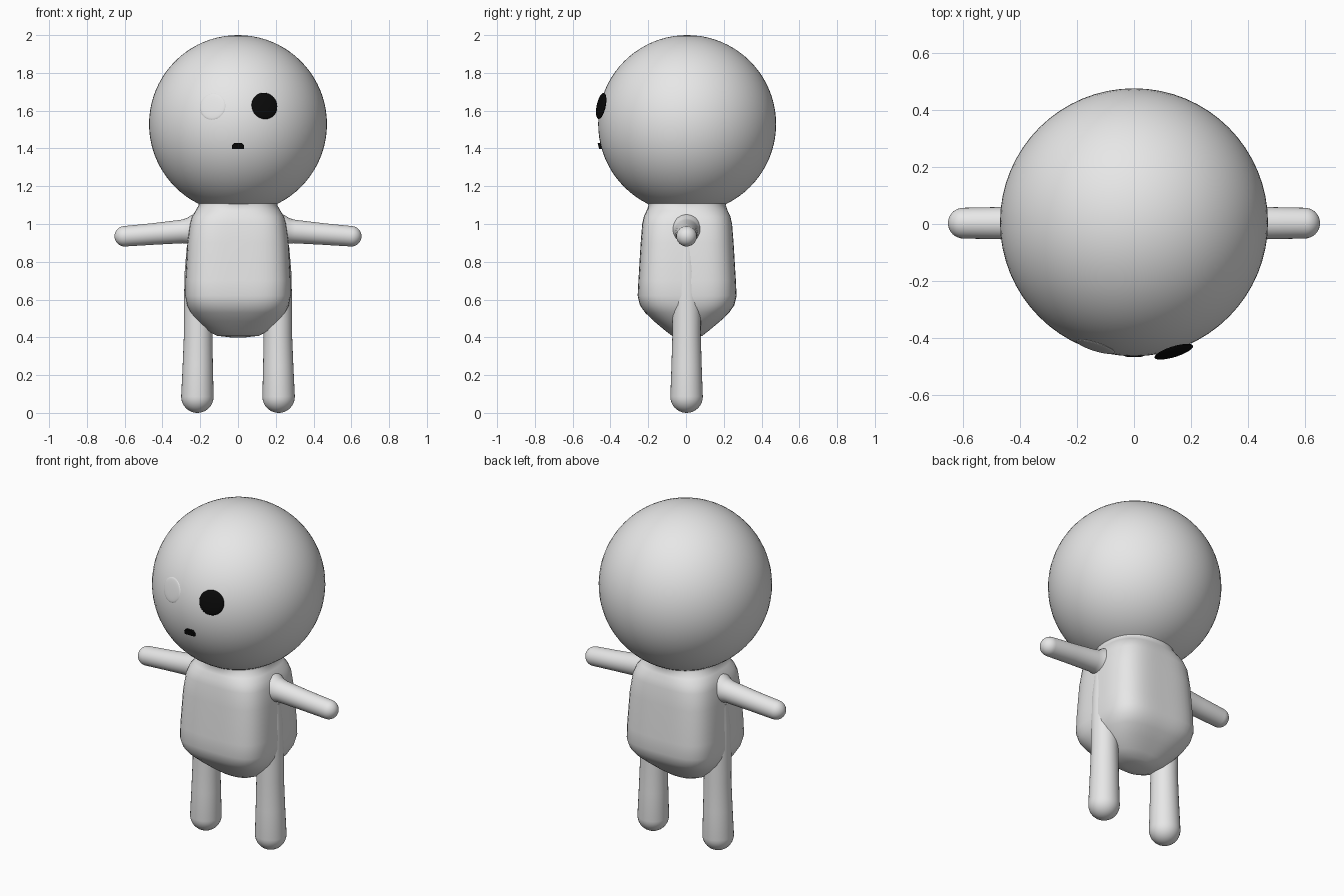
import bpy, bmesh, math
from mathutils import Vector

if "Cube" in bpy.data.objects:
    bpy.data.objects.remove(bpy.data.objects["Cube"])


def material(name, value):
    m = bpy.data.materials.new(name)
    m.diffuse_color = (value, value, value, 1)
    m.use_nodes = True
    m.node_tree.nodes["Principled BSDF"].inputs["Base Color"].default_value = m.diffuse_color
    return m


PALE = material("pale_grey", 0.8)
BLACK = material("black", 0.003)


def finish(bm, name, mat, angle=60):
    bmesh.ops.recalc_face_normals(bm, faces=bm.faces)
    mesh = bpy.data.meshes.new(name)
    bm.to_mesh(mesh)
    bm.free()
    mesh.materials.append(mat)
    ob = bpy.data.objects.new(name, mesh)
    bpy.context.collection.objects.link(ob)
    bpy.context.view_layer.objects.active = ob
    ob.select_set(True)
    bpy.ops.object.shade_smooth_by_angle(angle=math.radians(angle))
    ob.select_set(False)
    return ob


def loft(name, rings, mat):
    """Skin a list of point rings and cap both ends."""
    bm = bmesh.new()
    rows = [[bm.verts.new(p) for p in ring] for ring in rings]
    n = len(rows[0])
    for a, b in zip(rows, rows[1:]):
        for i in range(n):
            j = (i + 1) % n
            bm.faces.new((a[i], a[j], b[j], b[i]))
    bm.faces.new(rows[0])
    bm.faces.new(rows[-1])
    return finish(bm, name, mat)


def limb(name, stations, tip_radius):
    """Round limb through (centre, radius) stations, with a domed tip first."""
    stations = [(Vector(c), r) for c, r in stations]
    tip = stations[0][0]
    axis = (stations[1][0] - tip).normalized()
    u = axis.cross(Vector((0, 1, 0))).normalized()
    v = axis.cross(u)
    dome = []
    for k in range(8):
        a = math.radians(3 + 87 * k / 8)
        dome.append((tip - axis * tip_radius * math.cos(a), tip_radius * math.sin(a)))
    rings = []
    for c, r in dome + stations:
        rings.append([c + (u * math.cos(t) + v * math.sin(t)) * r
                      for t in (2 * math.pi * i / 32 for i in range(32))])
    return loft(name, rings, PALE)


def lens(name, centre, radius, half_depth, mat):
    """Flattened disc that faces outward from the head centre."""
    bm = bmesh.new()
    bmesh.ops.create_uvsphere(bm, u_segments=32, v_segments=12, radius=1)
    bmesh.ops.scale(bm, vec=(radius, radius, half_depth), verts=bm.verts)
    ob = finish(bm, name, mat)
    ob.location = centre
    ob.rotation_euler = (Vector(centre) - HEAD).to_track_quat('Z', 'Y').to_euler()
    return ob


# Head
HEAD, HEAD_R = Vector((0, 0.006, 1.529)), 0.471
bm = bmesh.new()
bmesh.ops.create_uvsphere(bm, u_segments=64, v_segments=40, radius=HEAD_R)
bmesh.ops.translate(bm, vec=HEAD, verts=bm.verts)
finish(bm, "head", PALE)

# Body: rounded-square sections (z, half width, half depth, squareness), flared at the neck
sections = [(0.400, 0.04, 0.04, 2.2), (0.408, 0.11, 0.08, 2.4), (0.435, 0.165, 0.115, 2.6),
            (0.485, 0.215, 0.175, 2.9), (0.53, 0.25, 0.222, 3.3), (0.57, 0.27, 0.25, 3.6),
            (0.62, 0.28, 0.262, 3.8), (0.70, 0.279, 0.258, 3.8), (0.90, 0.268, 0.246, 3.7),
            (1.00, 0.255, 0.238, 3.5), (1.04, 0.243, 0.229, 3.2), (1.07, 0.225, 0.215, 2.8),
            (1.10, 0.208, 0.204, 2.3), (1.12, 0.213, 0.213, 2.0), (1.145, 0.24, 0.24, 2.0),
            (1.17, 0.28, 0.28, 2.0), (1.20, 0.315, 0.315, 2.0)]


def squarish(z, hx, hy, e):
    ring = []
    for i in range(64):
        t = 2 * math.pi * i / 64
        c, s = math.cos(t), math.sin(t)
        k = (abs(c) ** e + abs(s) ** e) ** (-1 / e)
        ring.append(Vector((hx * c * k, 0.006 + hy * s * k, z)))
    return ring


loft("body", [squarish(*s) for s in sections], PALE)

# Arms flare into the shoulders, legs run up into the sides of the body
for side, s in (("left", -1), ("right", 1)):
    limb(side + "_arm", [((s * 0.600, 0.003, 0.935), 0.054), ((s * 0.45, 0.003, 0.947), 0.057),
                         ((s * 0.30, 0.003, 0.960), 0.062), ((s * 0.265, 0.003, 0.963), 0.068),
                         ((s * 0.24, 0.003, 0.966), 0.082), ((s * 0.20, 0.003, 0.968), 0.09)], 0.054)
    limb(side + "_leg", [((s * 0.215, 0.003, 0.086), 0.086), ((s * 0.213, 0.003, 0.25), 0.080),
                         ((s * 0.211, 0.003, 0.42), 0.075), ((s * 0.210, 0.003, 0.60), 0.076),
                         ((s * 0.212, 0.003, 0.75), 0.070), ((s * 0.215, 0.003, 0.88), 0.056)], 0.086)

# Eyes: one dark, one pale and almost flush
lens("dark_eye", (0.14, -0.449, 1.625), 0.071, 0.013, BLACK)
direction = (Vector((-0.14, -0.449, 1.625)) - HEAD).normalized()
lens("pale_eye", HEAD + direction * 0.467, 0.071, 0.007, PALE)

# Mouth: small plate with clipped upper corners
outline = [(-0.031, 1.396), (0.031, 1.396), (0.031, 1.418), (0.020, 1.430),
           (-0.020, 1.430), (-0.031, 1.418)]
loft("mouth", [[Vector((x, y - 0.25 * (1.413 - z) * -1, z)) for x, z in outline]
               for y in (-0.446, -0.464)], BLACK)
